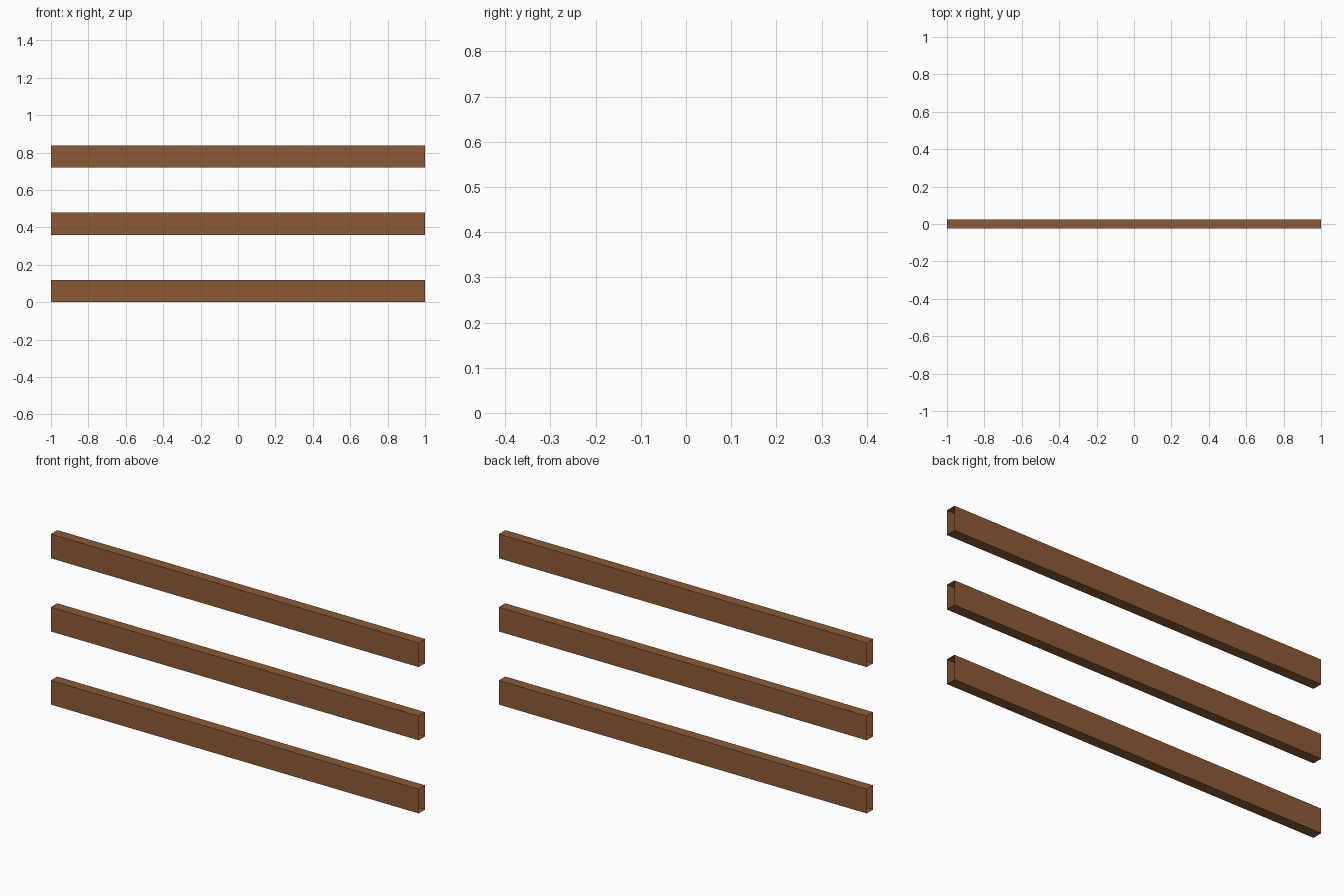
import bpy, bmesh

if "Cube" in bpy.data.objects:
    bpy.data.objects.remove(bpy.data.objects["Cube"])

LENGTH, DEPTH, HEIGHT, SPACING = 2.0, 0.05, 0.119, 0.3595

wood = bpy.data.materials.new("brown wood")
wood.diffuse_color = (0.26, 0.105, 0.037, 1)
wood.use_nodes = True
wood.node_tree.nodes["Principled BSDF"].inputs["Base Color"].default_value = wood.diffuse_color


def open_rail(name, z):
    """Rectangular rail along x with both ends left open."""
    bm = bmesh.new()
    bmesh.ops.create_cube(bm, size=1)
    ends = [f for f in bm.faces if abs(f.normal.x) > 0.5]
    bmesh.ops.delete(bm, geom=ends, context='FACES_ONLY')
    bmesh.ops.scale(bm, vec=(LENGTH, DEPTH, HEIGHT), verts=bm.verts)
    mesh = bpy.data.meshes.new(name)
    bm.to_mesh(mesh)
    bm.free()
    mesh.materials.append(wood)
    rail = bpy.data.objects.new(name, mesh)
    rail.location.z = z + HEIGHT / 2
    bpy.context.collection.objects.link(rail)


# Three evenly spaced fence rails
for i, name in enumerate(("bottom_rail", "middle_rail", "top_rail")):
    open_rail(name, i * SPACING)
